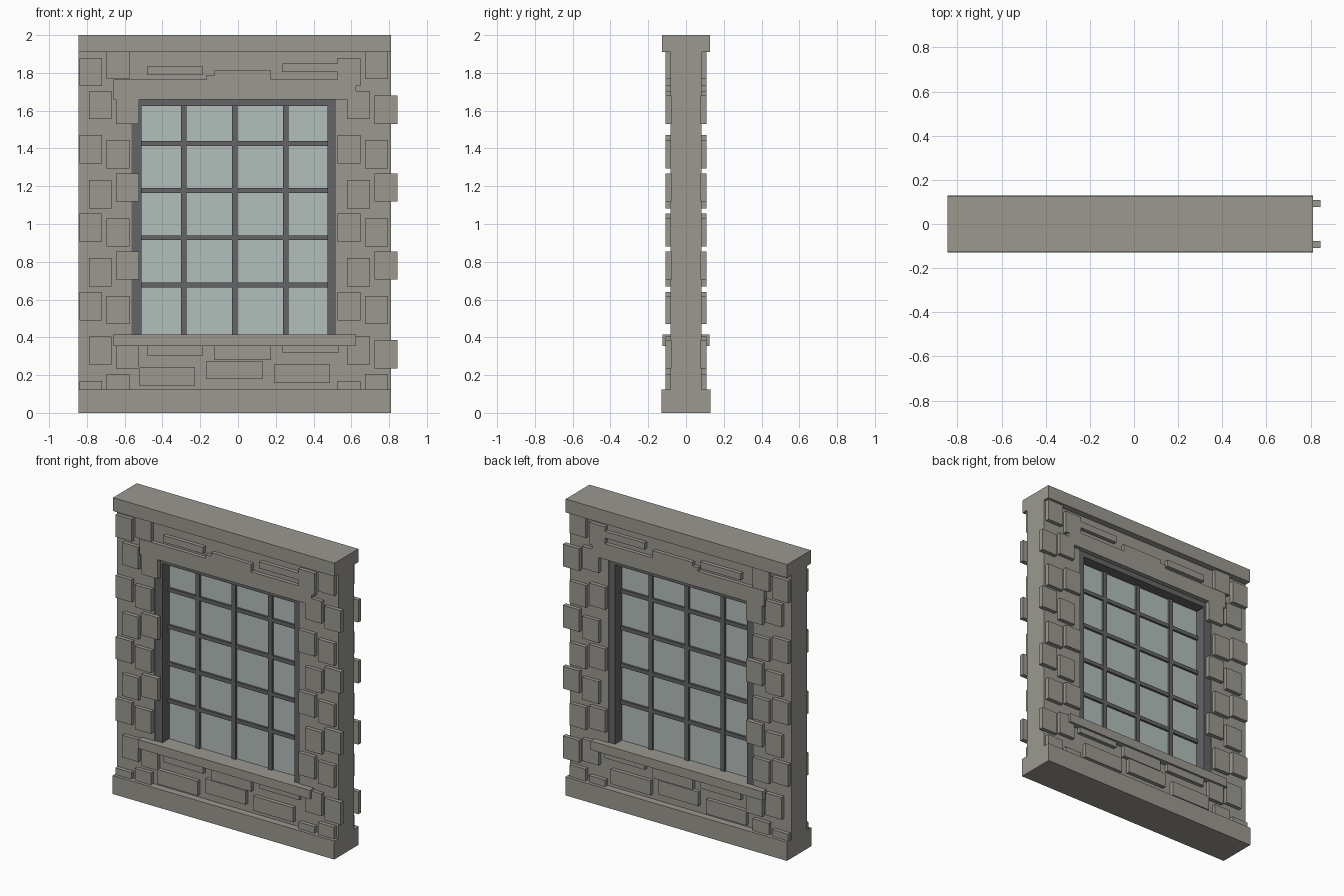
import bpy, bmesh

if "Cube" in bpy.data.objects:
    bpy.data.objects.remove(bpy.data.objects["Cube"])


def material(name, rgb):
    m = bpy.data.materials.new(name)
    m.diffuse_color = (*rgb, 1)
    m.use_nodes = True
    m.node_tree.nodes["Principled BSDF"].inputs["Base Color"].default_value = m.diffuse_color
    return m


STONE = material("warm grey stone", (0.325, 0.315, 0.28))
METAL = material("dark grey metal", (0.13, 0.13, 0.135))
GLASS = material("pale green glass", (0.45, 0.52, 0.50))


def finish(name, bm, mat):
    bmesh.ops.recalc_face_normals(bm, faces=bm.faces)
    me = bpy.data.meshes.new(name)
    bm.to_mesh(me)
    bm.free()
    me.materials.append(mat)
    ob = bpy.data.objects.new(name, me)
    bpy.context.collection.objects.link(ob)


def add_box(bm, x0, x1, y0, y1, z0, z1):
    vs = bmesh.ops.create_cube(bm, size=1)["verts"]
    for v in vs:
        v.co = (x1 if v.co.x > 0 else x0,
                y1 if v.co.y > 0 else y0,
                z1 if v.co.z > 0 else z0)


def box(name, mat, *dims):
    bm = bmesh.new()
    add_box(bm, *dims)
    finish(name, bm, mat)


def ring(name, mat, outer, inner, y0, y1):
    """Rectangular plate with a rectangular hole; rects are x0, x1, z0, z1."""
    bm = bmesh.new()

    def loop(r, y):
        x0, x1, z0, z1 = r
        return [bm.verts.new((x, y, z)) for x, z in
                ((x0, z0), (x1, z0), (x1, z1), (x0, z1))]
    loops = [loop(outer, y0), loop(inner, y0), loop(inner, y1), loop(outer, y1)]
    for a, b in zip(loops, loops[1:] + loops[:1]):
        for i in range(4):
            j = (i + 1) % 4
            bm.faces.new((a[i], a[j], b[j], b[i]))
    finish(name, bm, mat)


# Wall body, base and coping
L, R = -0.845, 0.81
ring("wall", STONE, (L, R, 0.06, 1.95), (-0.565, 0.52, 0.40, 1.665), -0.083, 0.083)
box("base_course", STONE, L, R, -0.13, 0.13, 0, 0.125)
box("coping", STONE, L, R, -0.127, 0.127, 1.91, 2)

# Sill and lintel
box("sill", STONE, -0.66, 0.625, -0.124, 0.124, 0.355, 0.415)
box("lintel", STONE, -0.66, 0.625, -0.109, 0.109, 1.66, 1.765)

# Window frame, glazing bars and glass
ring("window_frame", METAL, (-0.564, 0.519, 0.38, 1.664), (-0.51, 0.475, 0.41, 1.625),
     -0.078, 0.078)
bars = bmesh.new()
for x in (-0.288, -0.018, 0.253):
    add_box(bars, x - 0.015, x + 0.015, -0.02, 0.02, 0.40, 1.635)
for i in range(4):
    z = 0.677 + 0.25 * i
    add_box(bars, -0.52, 0.485, -0.019, 0.019, z - 0.013, z + 0.013)
finish("glazing_bars", bars, METAL)
box("glass", GLASS, -0.52, 0.485, -0.005, 0.005, 0.40, 1.635)

# Facing stones: side columns (left x, bottom heights), repeated to the right
COLUMNS = [
    (-0.84, (0.02, 0.49, 0.905, 1.32, 1.73)),
    (-0.79, (0.255, 0.67, 1.082, 1.555)),
    (-0.695, (0.055, 0.47, 0.88, 1.295, 1.767)),
    (-0.645, (0.235, 0.705, 1.118, 1.53)),
]
stones = [(x + dx, x + dx + 0.121, z, z + 0.15)
          for x, zs in COLUMNS for z in zs for dx in (0, 1.368)]

# Facing stones: long ones below and above the window
stones += [(x, x + 0.298, z0, z1) for x, z0, z1 in (
    (-0.525, 0.145, 0.243), (-0.167, 0.18, 0.276), (0.19, 0.157, 0.255),
    (-0.483, 0.305, 0.40), (-0.124, 0.28, 0.375), (0.235, 0.318, 0.40),
    (-0.483, 1.79, 1.835), (-0.124, 1.76, 1.815), (0.235, 1.805, 1.85),
    (-0.167, 1.72, 1.79))]

for side, name in ((-1, "front_stones"), (1, "back_stones")):
    bm = bmesh.new()
    for x0, x1, z0, z1 in stones:
        y0, y1 = sorted((side * 0.078, side * 0.109))
        add_box(bm, x0, x1, y0, y1, z0, z1)
    finish(name, bm, STONE)
